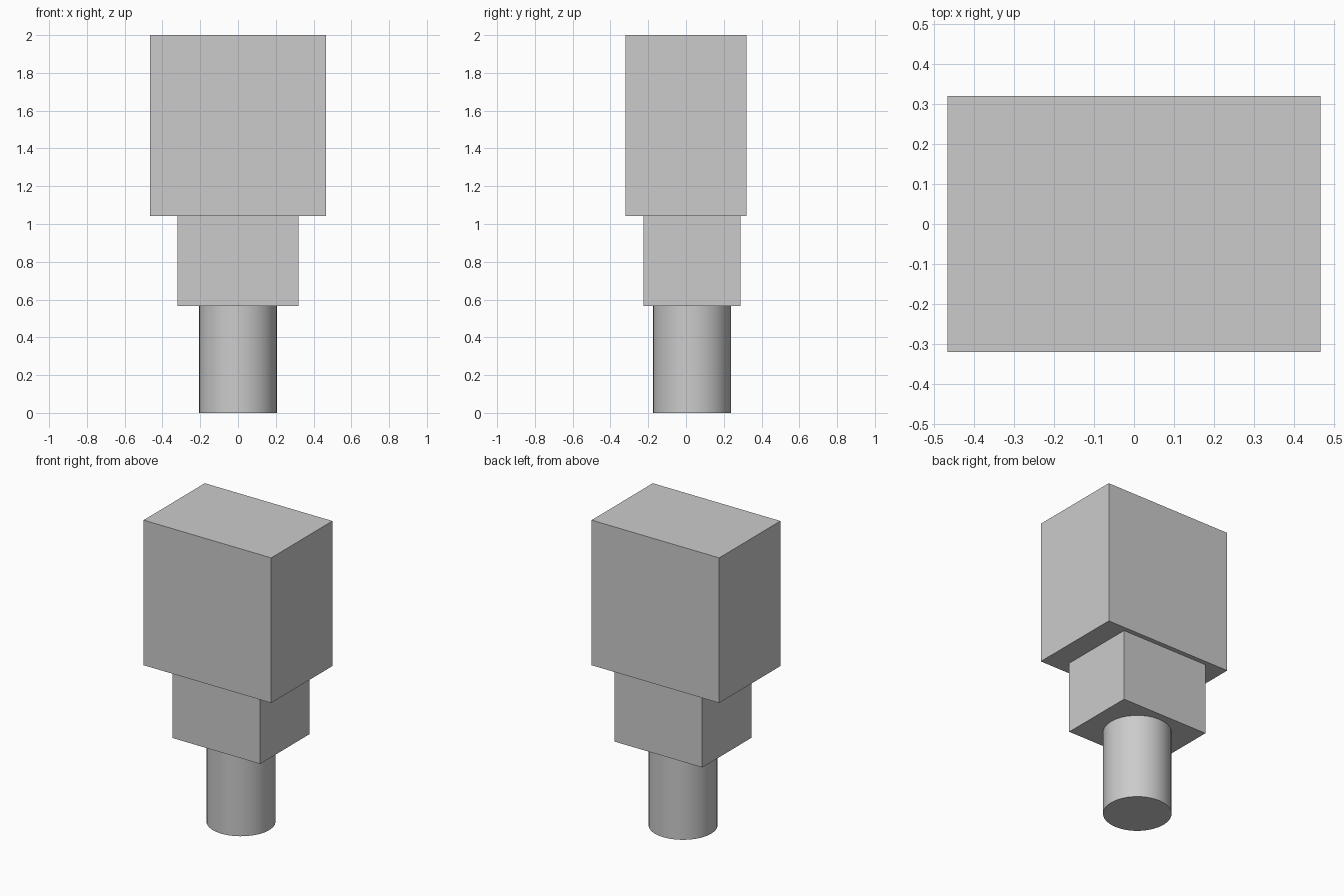
import bpy

if "Cube" in bpy.data.objects:
    bpy.data.objects.remove(bpy.data.objects["Cube"])

def box(name, size, y, z0, z1):
    bpy.ops.mesh.primitive_cube_add(size=1, location=(0, y, (z0 + z1) / 2))
    ob = bpy.context.object
    ob.name = name
    ob.scale = (size[0], size[1], z1 - z0)
    bpy.ops.object.transform_apply(location=False, rotation=False, scale=True)
    return ob

Z_STEM, Z_COLLAR, Z_TOP = 0.565, 1.042, 2.0
OFFSET_Y = 0.031  # collar and stem sit slightly behind centre

# Large head block
box("head_block", (0.932, 0.638), 0, Z_COLLAR, Z_TOP)

# Smaller collar block below it
box("collar_block", (0.64, 0.514), OFFSET_Y, Z_STEM, Z_COLLAR)

# Round stem
bpy.ops.mesh.primitive_cylinder_add(vertices=32, radius=0.207, depth=Z_STEM,
                                    location=(0, OFFSET_Y, Z_STEM / 2))
bpy.context.object.name = "handle_stem"
bpy.ops.object.shade_smooth_by_angle()
